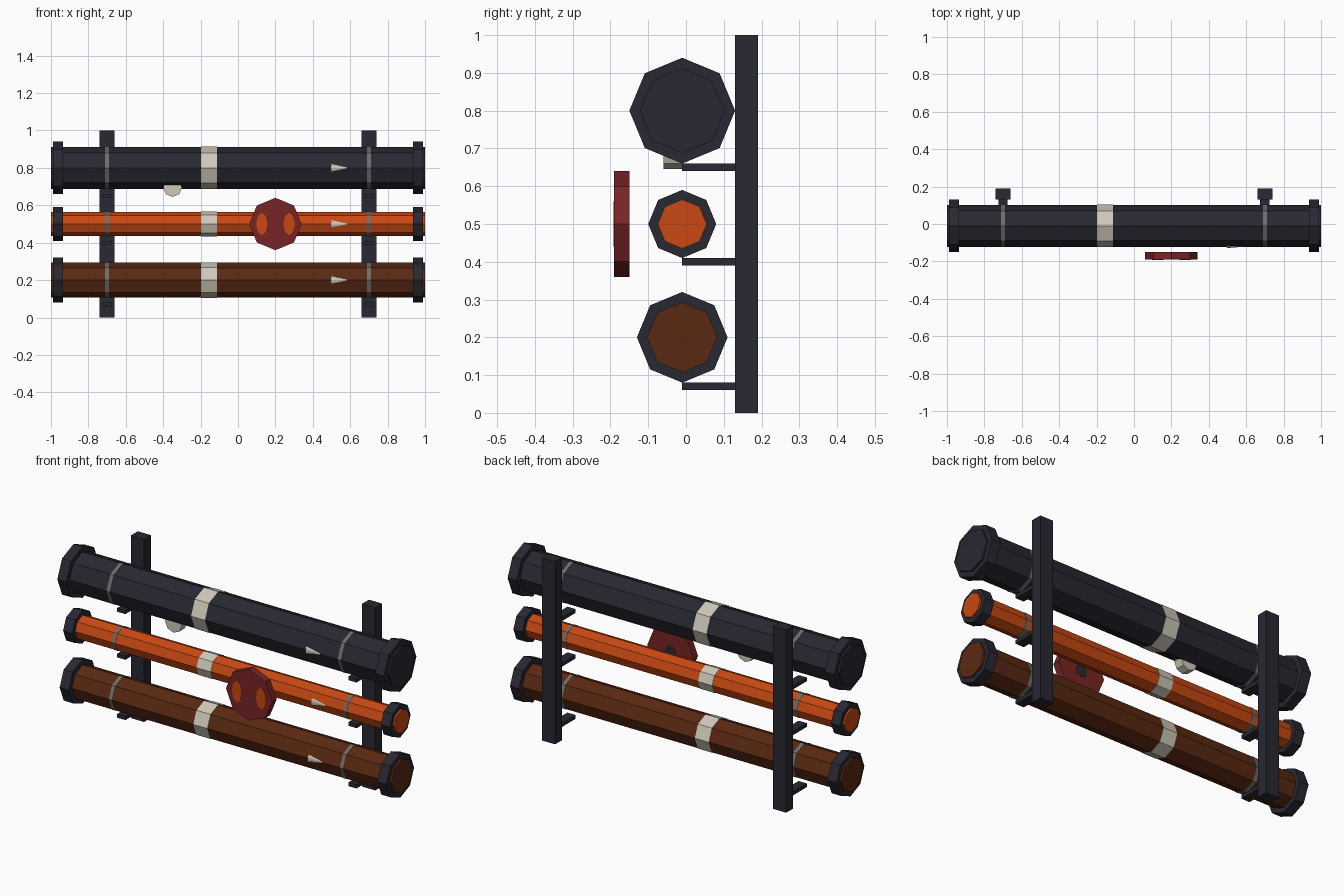
import bpy, bmesh, math
from mathutils import Matrix, Vector

if "Cube" in bpy.data.objects:
    bpy.data.objects.remove(bpy.data.objects["Cube"])


def material(name, rgb):
    m = bpy.data.materials.new(name)
    m.diffuse_color = (*rgb, 1)
    m.use_nodes = True
    m.node_tree.nodes["Principled BSDF"].inputs["Base Color"].default_value = m.diffuse_color
    return m


NAVY = material("dark_iron", (0.021, 0.021, 0.032))
ORANGE = material("orange_paint", (0.58, 0.065, 0.006))
BROWN = material("brown_rust", (0.10, 0.022, 0.006))
WHITE = material("off_white", (0.62, 0.58, 0.49))
RED = material("dark_red", (0.19, 0.018, 0.018))
GREY = material("strap_grey", (0.16, 0.155, 0.15))

AXIS_X = Matrix.Rotation(math.pi / 2, 4, 'Y')
AXIS_Y = Matrix.Rotation(math.pi / 2, 4, 'X')


def finish(name, bm, mat):
    bmesh.ops.recalc_face_normals(bm, faces=bm.faces)
    me = bpy.data.meshes.new(name)
    bm.to_mesh(me)
    bm.free()
    me.materials.append(mat)
    ob = bpy.data.objects.new(name, me)
    bpy.context.collection.objects.link(ob)
    return ob


def cyl(name, loc, r, depth, axis, mat, r2=None, scale=(1, 1, 1)):
    """Eight-sided prism or cone along the given axis."""
    bm = bmesh.new()
    bmesh.ops.create_cone(
        bm, cap_ends=True, segments=8, radius1=r, radius2=r if r2 is None else r2, depth=depth,
        matrix=Matrix.Translation(loc) @ Matrix.Diagonal((*scale, 1)) @ axis)
    return finish(name, bm, mat)


def box(name, lo, hi, mat):
    lo, hi = Vector(lo), Vector(hi)
    bm = bmesh.new()
    bmesh.ops.create_cube(bm, size=1, matrix=Matrix.Translation((lo + hi) / 2)
                          @ Matrix.Diagonal((*(hi - lo), 1)))
    return finish(name, bm, mat)


# Wall posts
for x in (-0.7, 0.7):
    box("post", (x - 0.04, 0.13, 0), (x + 0.04, 0.19, 1), NAVY)

# Pipes: name, height, pipe radius, flange radius, colour
Y = -0.01
for name, z, r, fr, mat in (("upper", 0.8, 0.112, 0.14, NAVY),
                            ("middle", 0.5, 0.065, 0.09, ORANGE),
                            ("lower", 0.2, 0.093, 0.12, BROWN)):
    cyl(name + "_pipe", (0, Y, z), r, 2, AXIS_X, mat)
    cyl(name + "_band", (-0.155, Y, z), r + 0.002, 0.085, AXIS_X, WHITE)
    # Flow arrow on the front
    cyl(name + "_flow_arrow", (0.545, Y - r + 0.001, z), 0.021, 0.095, AXIS_X, WHITE,
        r2=0.0, scale=(1, 0.35, 1))
    for s in (-1, 1):
        cyl(name + "_flange", (s * 0.962, Y, z), fr, 0.055, AXIS_X, NAVY)
        cyl(name + "_strap", (s * 0.7, Y, z), r + 0.0015, 0.02, AXIS_X, GREY)
        # Shelf bracket back to the post
        box(name + "_bracket", (s * 0.7 - 0.025, Y, z - fr - 0.02),
            (s * 0.7 + 0.025, 0.135, z - fr), NAVY)

# Gauge under the upper pipe
cyl("gauge", (-0.35, -0.035, 0.695), 0.05, 0.05, AXIS_Y, WHITE)

# Valve wheel with painted lobes and a hub at the back
cyl("valve_wheel", (0.2, -0.17, 0.5), 0.14, 0.04, AXIS_Y, RED)
cyl("valve_hub", (0.2, -0.152, 0.5), 0.035, 0.006, AXIS_Y, NAVY)
for s in (-1, 1):
    cyl("wheel_lobe", (0.2 + s * 0.073, -0.19, 0.5), 0.06, 0.003, AXIS_Y, ORANGE,
        scale=(0.5, 1, 1))
